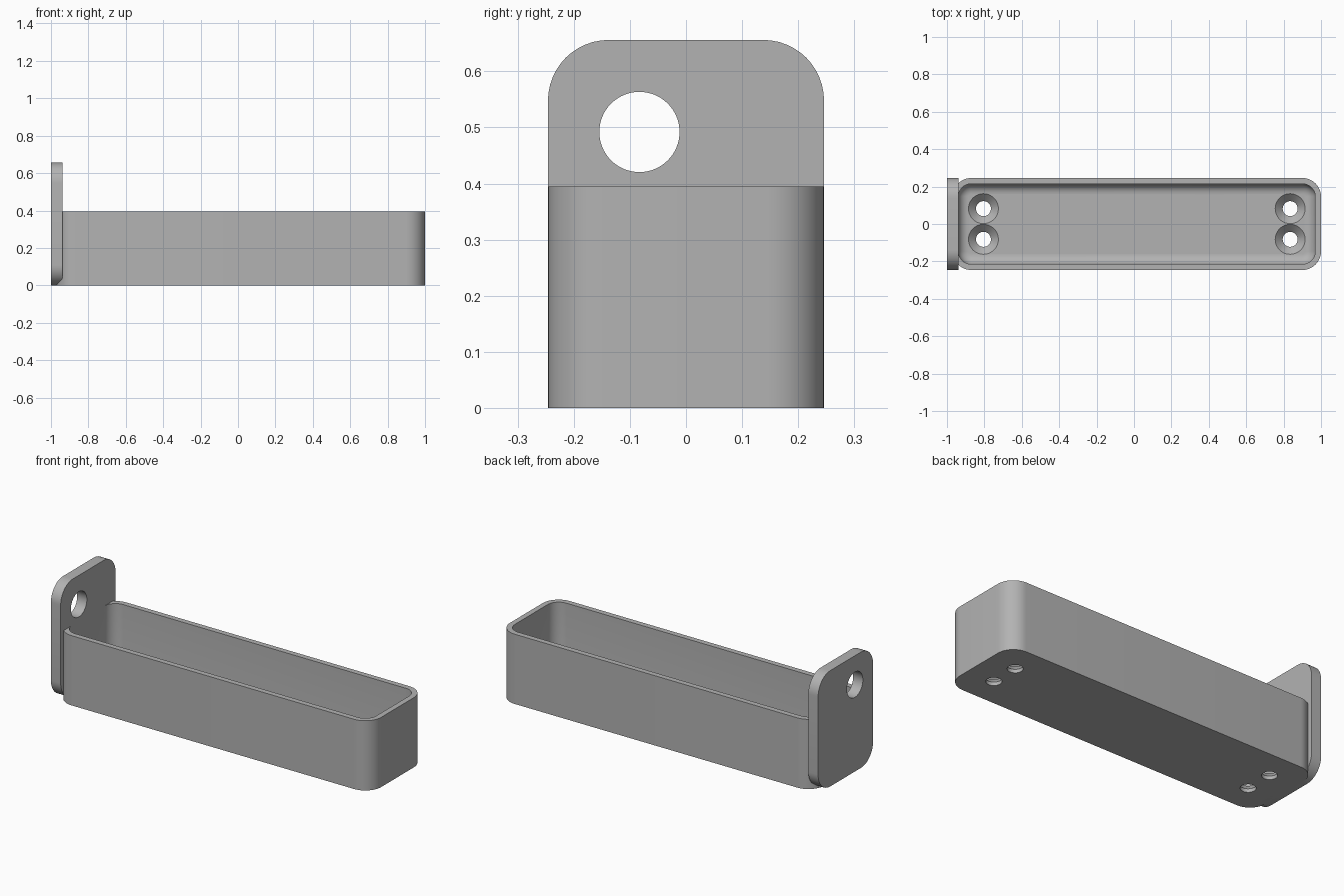
import bpy, bmesh, math

cube = bpy.data.objects.get("Cube")
if cube:
    bpy.data.objects.remove(cube, do_unlink=True)

grey = bpy.data.materials.new("light grey")
grey.use_nodes = True
COLOUR = (0.45, 0.45, 0.45, 1)
grey.diffuse_color = COLOUR
grey.node_tree.nodes["Principled BSDF"].inputs["Base Color"].default_value = COLOUR


def rounded_rect(cx, cy, hx, hy, r, steps=12):
    """Counter-clockwise outline of a rectangle with round corners."""
    pts = []
    for quarter, (sx, sy) in enumerate([(1, 1), (-1, 1), (-1, -1), (1, -1)]):
        for i in range(steps + 1):
            a = (quarter + i / steps) * math.pi / 2
            pts.append((cx + sx * (hx - r) + r * math.cos(a),
                        cy + sy * (hy - r) + r * math.sin(a)))
    return pts


def circle(cx, cy, r, n=48):
    return [(cx + r * math.cos(2 * math.pi * i / n),
             cy + r * math.sin(2 * math.pi * i / n)) for i in range(n)]


def loft(name, rings):
    """Join equal-length 3D rings in order and cap both ends."""
    bm = bmesh.new()
    loops = [[bm.verts.new(p) for p in ring] for ring in rings]
    for a, b in zip(loops, loops[1:]):
        for i in range(len(a)):
            j = (i + 1) % len(a)
            bm.faces.new((a[i], a[j], b[j], b[i]))
    bm.faces.new(loops[0][::-1])
    bm.faces.new(loops[-1])
    bmesh.ops.recalc_face_normals(bm, faces=bm.faces)
    mesh = bpy.data.meshes.new(name)
    bm.to_mesh(mesh)
    bm.free()
    mesh.materials.append(grey)
    obj = bpy.data.objects.new(name, mesh)
    bpy.context.collection.objects.link(obj)
    return obj


def cut(target, cutter):
    """Subtract the cutter, bake the result and remove the cutter."""
    cutter.hide_render = True
    bpy.context.view_layer.objects.active = target
    mod = target.modifiers.new("cut", "BOOLEAN")
    mod.operation = "DIFFERENCE"
    mod.solver = "EXACT"
    mod.object = cutter
    bpy.ops.object.modifier_apply(modifier=mod.name)
    bpy.data.objects.remove(cutter, do_unlink=True)


def smooth(obj):
    bpy.ops.object.select_all(action="DESELECT")
    obj.select_set(True)
    bpy.context.view_layer.objects.active = obj
    bpy.ops.object.shade_smooth_by_angle(angle=math.radians(30))


# Tray: outer wall, rim, inner wall, filleted floor
CX, HX, HY, TOP, CORNER = 0.015, 0.985, 0.246, 0.395, 0.1
WALL, FLOOR, FILLET = 0.031, 0.06, 0.055


def tray_ring(inset, z):
    outline = rounded_rect(CX, 0, HX - inset, HY - inset, CORNER - inset)
    return [(x, y, z) for x, y in outline]


rings = [tray_ring(0, 0), tray_ring(0, TOP), tray_ring(WALL, TOP)]
for i in range(9):
    a = i / 8 * math.pi / 2
    rings.append(tray_ring(WALL + FILLET * (1 - math.cos(a)),
                           FLOOR + FILLET * (1 - math.sin(a))))
tray = loft("tray", rings)

# Countersunk screw holes, a pair at each end
for x in (CX - 0.82, CX + 0.82):
    for y in (-0.082, 0.082):
        profile = [(0.04, -0.05), (0.04, FLOOR - 0.04), (0.08, FLOOR), (0.08, FLOOR + 0.1)]
        cut(tray, loft("screw_cutter", [[(px, py, z) for px, py in circle(x, y, r)]
                                        for r, z in profile]))
smooth(tray)

# End plate with round corners, standing above the tray
BACK, FRONT, HEIGHT = -1.0, -0.939, 0.656
outline = rounded_rect(0, HEIGHT / 2, HY, HEIGHT / 2, 0.108)
plate = loft("end_plate", [[(x, y, z) for y, z in outline] for x in (BACK, FRONT)])

# Off-centre hanging hole
hole = circle(-0.083, 0.492, 0.0715, 64)
cut(plate, loft("hang_cutter", [[(x, y, z) for y, z in hole] for x in (-1.1, -0.85)]))
smooth(plate)
